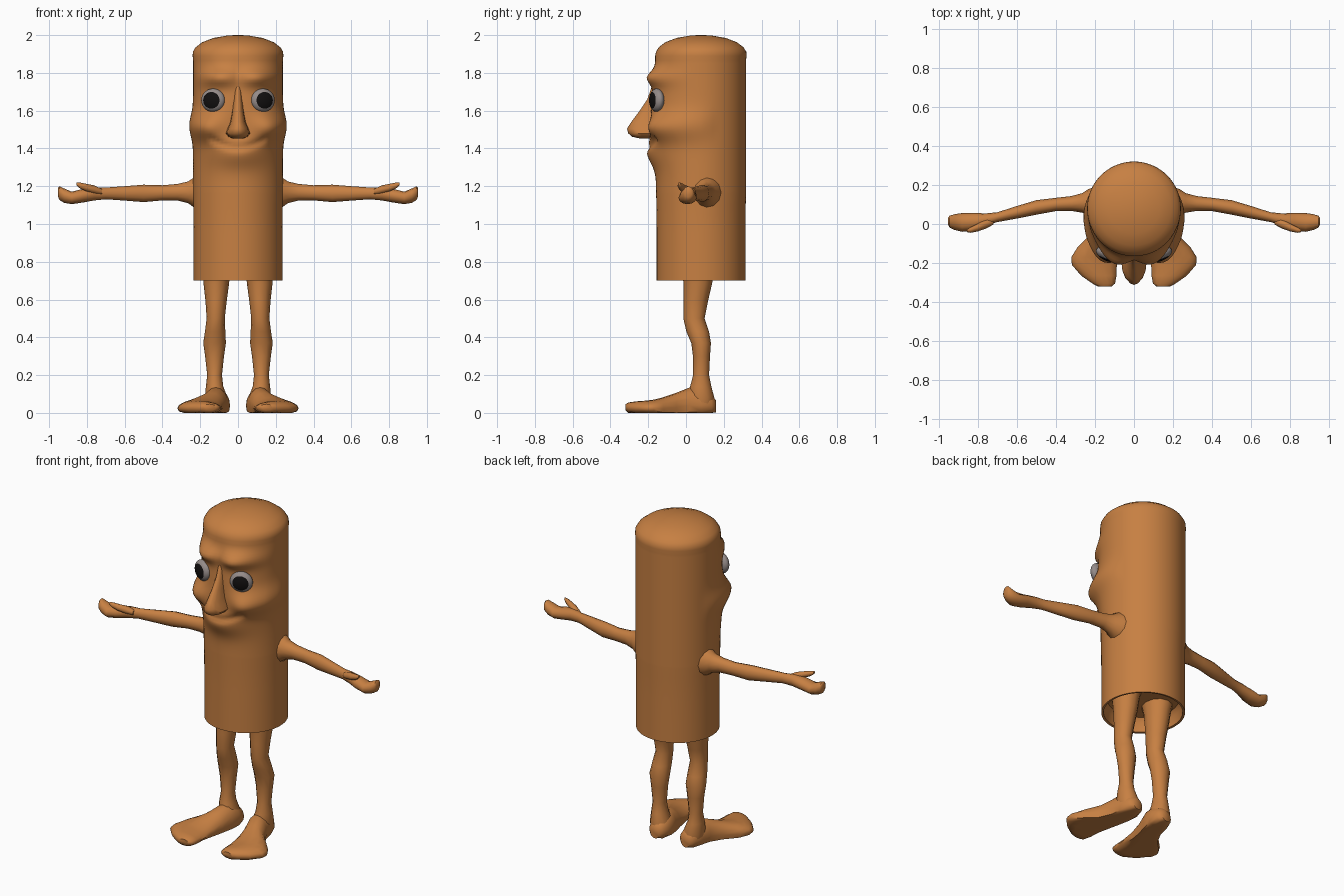
import bpy, bmesh, math
from mathutils import Matrix, Vector


def material(name, rgb):
    m = bpy.data.materials.new(name)
    m.diffuse_color = (*rgb, 1)
    return m


SKIN = material("warm brown wood", (0.57, 0.215, 0.055))
EYE_GREY = material("eye grey", (0.30, 0.26, 0.25))
BLACK = material("pupil black", (0.006, 0.005, 0.005))


def finish(name, bm, mats=(SKIN,), mirror=False, angle=50):
    bmesh.ops.recalc_face_normals(bm, faces=bm.faces)
    me = bpy.data.meshes.new(name)
    bm.to_mesh(me)
    bm.free()
    for m in mats:
        me.materials.append(m)
    me.shade_smooth()
    me.set_sharp_from_angle(angle=math.radians(angle))
    ob = bpy.data.objects.new(name, me)
    bpy.context.collection.objects.link(ob)
    if mirror:
        ob.modifiers.new("mirror", 'MIRROR')
    return ob


def skin_rings(bm, rings):
    """Bridge rings of points, with closed ends."""
    vr = [[bm.verts.new(p) for p in r] for r in rings]
    n = len(vr[0])
    for a, b in zip(vr, vr[1:]):
        for i in range(n):
            j = (i + 1) % n
            bm.faces.new((a[i], a[j], b[j], b[i]))
    bm.faces.new(vr[0])
    bm.faces.new(vr[-1])


def loft(name, axis, sections, sides=12, mirror=True, floor=None):
    """Ellipses square to an axis: (x, y, z, radius a, radius b)."""
    u, v = {'x': ((0, 1, 0), (0, 0, 1)), 'y': ((1, 0, 0), (0, 0, 1)),
            'z': ((1, 0, 0), (0, 1, 0))}[axis]
    u, v = Vector(u), Vector(v)
    rings = []
    for x, y, z, a, b in sections:
        ring = []
        for i in range(sides):
            t = math.tau * i / sides
            p = Vector((x, y, z)) + u * a * math.cos(t) + v * b * math.sin(t)
            if floor is not None:
                p.z = max(p.z, floor)
            ring.append(p)
        rings.append(ring)
    bm = bmesh.new()
    skin_rings(bm, rings)
    return finish(name, bm, mirror=mirror)


def bump(x, z, cx, cz, sx, sz):
    return math.exp(-((x - cx) / sx) ** 2 / 2 - ((z - cz) / sz) ** 2 / 2)


# Body: an upright log with a face pushed out of its front
CY = 0.08


def body_point(a, r, z, face=True):
    x, y = r * math.sin(a), CY - r * math.cos(a)
    front = max(0.0, math.cos(a))
    if face and front > 0:
        ax = abs(x)
        d = 0.033 * bump(ax, z, 0.1, 1.6, 0.11, 0.15)            # flatter face
        d += 0.052 * bump(ax, z, 0.11, 1.775, 0.07, 0.032)       # brow
        d += 0.065 * bump(ax, z, 0.17, 1.51, 0.06, 0.048)        # cheeks
        d += 0.042 * bump(ax, z, 0.0, 1.38, 0.10, 0.055)         # muzzle
        smile = 1.405 + 2.5 * x * x
        if ax < 0.15:
            d -= 0.014 * bump(0, z, 0, smile, 1, 0.012)          # mouth crease
        y -= d * min(1, front * 3)
    if face:
        s = 0.024 * bump(0, z, 0, 1.52, 1, 0.055) * min(1, max(0, math.cos(a) + 0.35) * 2)
        x += s * math.sin(a)
    return (x, y, z)


N = 72
profile = [(0.10, 0.79), (0.20, 0.785), (0.218, 0.76), (0.222, 0.702), (0.235, 0.70)]
profile += [(0.235, 0.8), (0.235, 0.95), (0.236, 1.1)]
profile += [(0.238, 1.16 + 0.015 * i) for i in range(48)]
profile += [(0.240, 1.89), (0.239, 1.912), (0.225, 1.935), (0.19, 1.962),
            (0.13, 1.985), (0.06, 1.997), (0.02, 2.0)]
bm = bmesh.new()
skin_rings(bm, [[body_point(math.tau * i / N, r, z, 1.15 < z < 1.9) for i in range(N)]
                for r, z in profile])
finish("body", bm)

# Nose
loft("nose", 'z', [(0, -0.14, 1.73, 0.02, 0.04), (0, -0.15, 1.66, 0.024, 0.055),
                   (0, -0.17, 1.60, 0.030, 0.075), (0, -0.19, 1.54, 0.040, 0.10),
                   (0, -0.20, 1.505, 0.055, 0.112), (0, -0.20, 1.48, 0.064, 0.106),
                   (0, -0.20, 1.462, 0.05, 0.085), (0, -0.19, 1.452, 0.025, 0.05)],
     sides=16, mirror=False)

# Eyes: flattened balls, pupil chosen by distance from the eye axis
bm = bmesh.new()
bmesh.ops.create_uvsphere(bm, u_segments=28, v_segments=16, radius=1)
for f in bm.faces:
    c = f.calc_center_median()
    f.material_index = 1 if c.z > 0 and math.hypot(c.x, c.y) < 0.69 else 0
place = (Matrix.Translation((0.132, -0.155, 1.655)) @ Matrix.Rotation(math.radians(22), 4, 'Z')
         @ Matrix.Rotation(math.radians(90), 4, 'X') @ Matrix.Diagonal((0.066, 0.062, 0.035, 1)))
bm.transform(place)
finish("eyes", bm, (EYE_GREY, BLACK), mirror=True)

# Arms ending in cupped mitten hands
loft("arms", 'x', [(0.19, 0.11, 1.165, 0.085, 0.09), (0.235, 0.11, 1.167, 0.068, 0.078),
                   (0.265, 0.108, 1.168, 0.05, 0.057), (0.32, 0.105, 1.168, 0.038, 0.044),
                   (0.40, 0.10, 1.165, 0.034, 0.040), (0.50, 0.085, 1.162, 0.037, 0.046),
                   (0.60, 0.06, 1.162, 0.032, 0.038), (0.70, 0.035, 1.162, 0.025, 0.031),
                   (0.76, 0.022, 1.16, 0.032, 0.035), (0.82, 0.012, 1.15, 0.045, 0.036),
                   (0.88, 0.008, 1.138, 0.048, 0.033), (0.92, 0.010, 1.15, 0.040, 0.038),
                   (0.945, 0.012, 1.163, 0.030, 0.036), (0.952, 0.014, 1.168, 0.018, 0.025)])
loft("thumbs", 'x', [(0.72, 0.015, 1.17, 0.018, 0.015), (0.76, 0.0, 1.182, 0.024, 0.022),
                     (0.80, -0.018, 1.192, 0.020, 0.020), (0.835, -0.03, 1.203, 0.015, 0.016),
                     (0.855, -0.035, 1.212, 0.007, 0.008)], sides=8)

# Legs
loft("legs", 'z', [(0.115, 0.065, 0.81, 0.085, 0.10), (0.115, 0.065, 0.74, 0.073, 0.083),
                   (0.115, 0.062, 0.68, 0.067, 0.075), (0.116, 0.052, 0.59, 0.056, 0.064),
                   (0.118, 0.042, 0.50, 0.048, 0.056), (0.121, 0.062, 0.43, 0.054, 0.060),
                   (0.124, 0.080, 0.37, 0.060, 0.052), (0.124, 0.082, 0.30, 0.050, 0.045),
                   (0.124, 0.080, 0.20, 0.039, 0.042), (0.124, 0.078, 0.14, 0.046, 0.056),
                   (0.115, 0.080, 0.08, 0.060, 0.070), (0.108, 0.085, 0.03, 0.058, 0.062)])

# Feet, broad and turned outwards
loft("feet", 'y', [(0.105, 0.158, 0.035, 0.030, 0.033), (0.105, 0.135, 0.04, 0.052, 0.055),
                   (0.108, 0.08, 0.04, 0.066, 0.085), (0.118, 0.02, 0.04, 0.066, 0.095),
                   (0.145, -0.05, 0.03, 0.075, 0.077), (0.185, -0.12, 0.025, 0.105, 0.058),
                   (0.202, -0.17, 0.025, 0.119, 0.045), (0.203, -0.21, 0.025, 0.115, 0.040),
                   (0.180, -0.265, 0.025, 0.090, 0.036), (0.155, -0.305, 0.027, 0.058, 0.028),
                   (0.150, -0.32, 0.03, 0.035, 0.016)], sides=16, floor=0.0)
